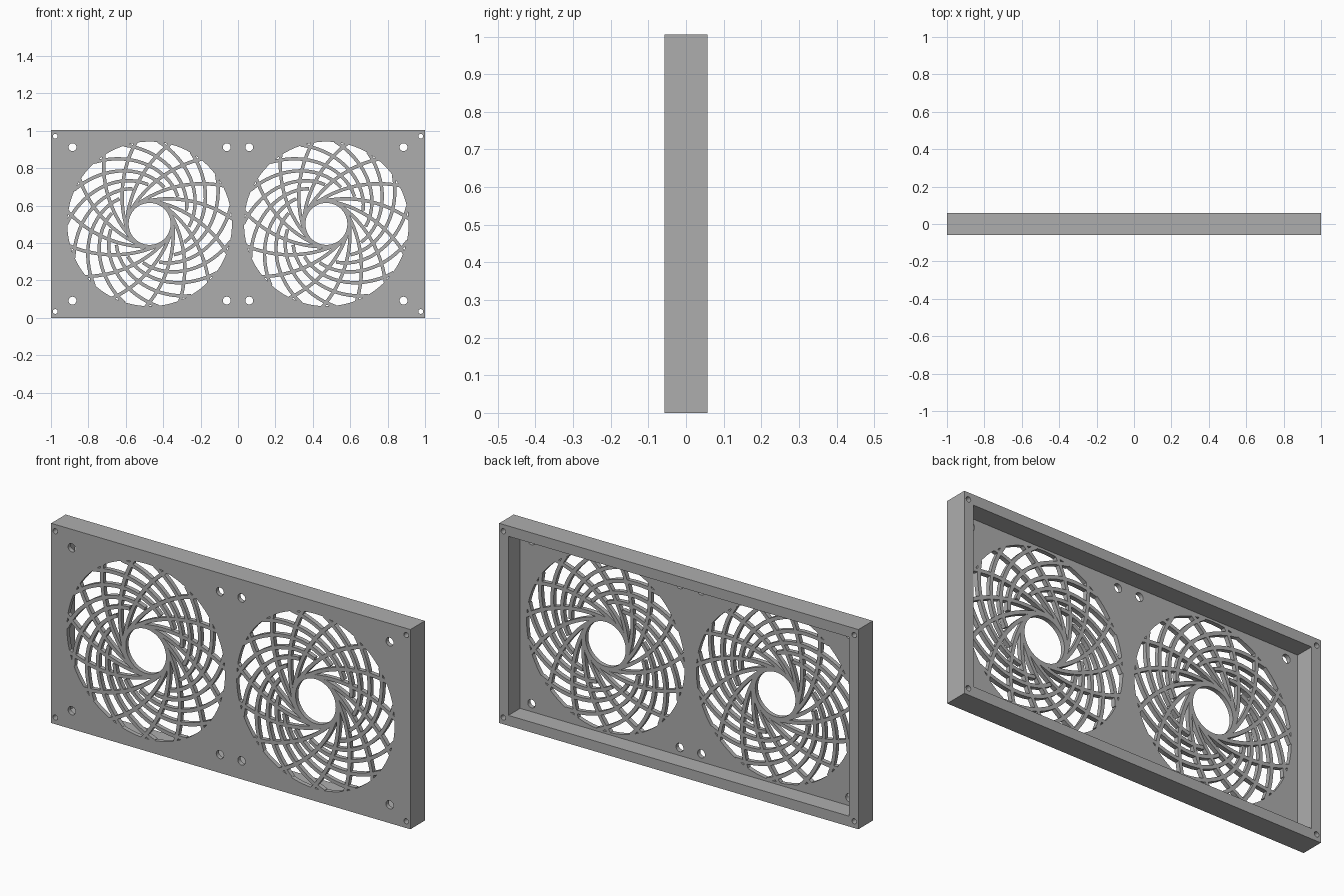
import bpy, bmesh
from math import sin, cos, acos, log, radians, pi, tan
from mathutils import Vector, Matrix

cube = bpy.data.objects.get("Cube")
if cube:
    bpy.data.objects.remove(cube)

# Overall sizes
W, H, DEPTH = 2.0, 1.005, 0.115
PLATE, WALL = 0.022, 0.052
FAN_X, FAN_R, HUB_R, HOLE_R = 0.4725, 0.44, 0.132, 0.112
RIB_W, RIBS = 0.018, 15
MID = H / 2
FRONT = -DEPTH / 2
UPRIGHT = Matrix.Rotation(pi / 2, 4, 'X')

grey = bpy.data.materials.new("plain_grey")
grey.use_nodes = True
colour = (0.42, 0.42, 0.42, 1)
grey.diffuse_color = colour
grey.node_tree.nodes["Principled BSDF"].inputs["Base Color"].default_value = colour


def rectangle(w, h):
    return [(sx * w / 2, MID + sz * h / 2)
            for sx, sz in ((-1, -1), (1, -1), (1, 1), (-1, 1))]


def circle(x, z, r, n):
    return [(x + r * cos(2 * pi * i / n), z + r * sin(2 * pi * i / n)) for i in range(n)]


def add_object(name, mesh):
    obj = bpy.data.objects.new(name, mesh)
    bpy.context.collection.objects.link(obj)
    mesh.materials.clear()
    mesh.materials.append(grey)
    return obj


def slab(name, outlines, y0, y1):
    """Flat sheet with holes, from nested outlines, between depths y0 and y1."""
    curve = bpy.data.curves.new(name, 'CURVE')
    curve.dimensions = '2D'
    curve.fill_mode = 'BOTH'
    curve.extrude = (y1 - y0) / 2
    for pts in outlines:
        spline = curve.splines.new('POLY')
        spline.points.add(len(pts) - 1)
        for point, (x, z) in zip(spline.points, pts):
            point.co = (x, z, 0, 1)
        spline.use_cyclic_u = True
    temp = bpy.data.objects.new(name + "_outline", curve)
    bpy.context.collection.objects.link(temp)
    bpy.context.view_layer.update()
    graph = bpy.context.evaluated_depsgraph_get()
    mesh = bpy.data.meshes.new_from_object(temp.evaluated_get(graph))
    bpy.data.objects.remove(temp)
    mesh.transform(Matrix.Translation((0, (y0 + y1) / 2, 0)) @ UPRIGHT)
    bm = bmesh.new()
    bm.from_mesh(mesh)
    bmesh.ops.remove_doubles(bm, verts=bm.verts, dist=0.0001)
    bmesh.ops.recalc_face_normals(bm, faces=bm.faces)
    for face in bm.faces:
        face.smooth = False
    bm.to_mesh(mesh)
    bm.free()
    mesh.name = name
    return add_object(name, mesh)


def add_rib(bm, path):
    """Thin upright strip that follows a path in the plate."""
    rows = []
    for i, p in enumerate(path):
        along = (path[min(i + 1, len(path) - 1)] - path[max(i - 1, 0)]).normalized()
        side = Vector((-along.y, along.x)) * RIB_W / 2
        rows.append([bm.verts.new((q.x, y, q.y))
                     for q, y in ((p - side, FRONT), (p + side, FRONT),
                                  (p + side, FRONT + PLATE), (p - side, FRONT + PLATE))])
    for a, b in zip(rows, rows[1:]):
        for j in range(4):
            k = (j + 1) % 4
            bm.faces.new((a[j], a[k], b[k], b[j]))
    bm.faces.new(rows[0])
    bm.faces.new(rows[-1][::-1])


def sweep_angle(r):
    """Turn, from the hub, of an arc that leaves the hub at a tangent."""
    R = 0.6
    d = R - HUB_R + 0.008
    return acos(max(-1, min(1, (R * R - r * r - d * d) / (2 * r * d))))


def polar_path(x, r0, r1, angle, n=16):
    path = []
    for i in range(n + 1):
        r = r0 + (r1 - r0) * i / n
        path.append(Vector((x + r * cos(angle(r)), MID + r * sin(angle(r)))))
    return path


# Screw holes through the corners of the frame
corners = [circle(sx * (W / 2 - 0.023), MID + sz * (MID - 0.034), 0.013, 20)
           for sx in (-1, 1) for sz in (-1, 1)]
# Mounting holes around each fan
mounts = [circle(fx + sx * 0.4125, MID + sz * 0.41, 0.021, 24)
          for fx in (-FAN_X, FAN_X) for sx in (-1, 1) for sz in (-1, 1)]
openings = [circle(fx, MID, FAN_R, 96) for fx in (-FAN_X, FAN_X)]

slab("front_plate", [rectangle(W, H)] + corners + mounts + openings,
     FRONT, FRONT + PLATE)
slab("frame_walls", [rectangle(W, H), rectangle(W - 2 * WALL, H - 2 * WALL)] + corners,
     FRONT + PLATE, -FRONT)

# Grilles: hub ring, swirling ribs and counter-swirling cross ribs
for side, fx in (("right", -FAN_X), ("left", FAN_X)):
    slab(side + "_hub_ring", [circle(fx, MID, HUB_R, 64), circle(fx, MID, HOLE_R, 64)],
         FRONT, FRONT + PLATE)
    bm = bmesh.new()
    for i in range(RIBS):
        turn = 2 * pi * i / RIBS
        add_rib(bm, polar_path(fx, HUB_R - 0.006, FAN_R + 0.004,
                               lambda r: radians(198) + turn - sweep_angle(r)))
        add_rib(bm, polar_path(fx, 0.21, FAN_R + 0.004,
                               lambda r: radians(155) + turn
                               - tan(radians(64)) * log(FAN_R / r)))
    bmesh.ops.recalc_face_normals(bm, faces=bm.faces)
    mesh = bpy.data.meshes.new(side + "_grille_ribs")
    bm.to_mesh(mesh)
    bm.free()
    add_object(side + "_grille_ribs", mesh)
